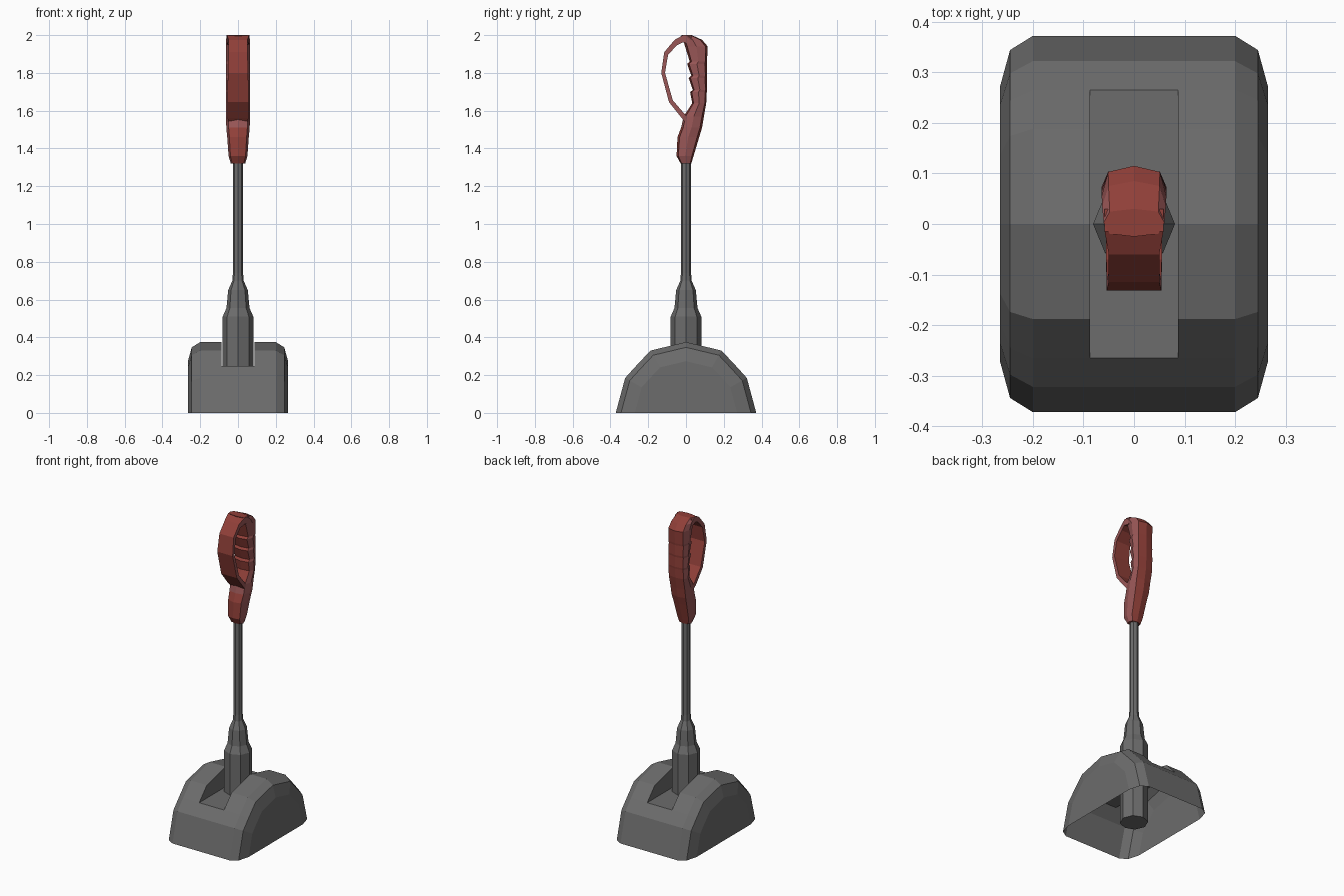
import bpy, bmesh, math

if "Cube" in bpy.data.objects:
    bpy.data.objects.remove(bpy.data.objects["Cube"])


def material(name, rgb):
    m = bpy.data.materials.new(name)
    m.diffuse_color = (*rgb, 1)
    m.use_nodes = True
    m.node_tree.nodes["Principled BSDF"].inputs["Base Color"].default_value = m.diffuse_color
    return m


GREY = material("dark_grey", (0.15, 0.15, 0.15))
RED = material("deep_red", (0.28, 0.05, 0.04))
ROSE = material("dusty_rose", (0.32, 0.095, 0.095))


def finish(bm, name, mats, rule=None):
    bmesh.ops.recalc_face_normals(bm, faces=bm.faces)
    bm.normal_update()
    for f in bm.faces:
        f.material_index = rule(f) if rule else 0
    me = bpy.data.meshes.new(name)
    bm.to_mesh(me)
    bm.free()
    for m in mats:
        me.materials.append(m)
    ob = bpy.data.objects.new(name, me)
    bpy.context.collection.objects.link(ob)


def loft(rings, name, mats, rule=None):
    """Closed tube through rings of points."""
    bm = bmesh.new()
    vs = [[bm.verts.new(p) for p in r] for r in rings]
    n = len(vs[0])
    for a, b in zip(vs, vs[1:]):
        for i in range(n):
            j = (i + 1) % n
            bm.faces.new((a[i], a[j], b[j], b[i]))
    bm.faces.new(vs[0])
    bm.faces.new(vs[-1])
    finish(bm, name, mats, rule)


def octagon(w, y0, y1, z, k=0.707):
    """Eight-sided ring with corners on the axes; k sets the squareness."""
    c, d = (y0 + y1) / 2, (y1 - y0) / 2
    unit = [(1, 0), (k, k), (0, 1), (-k, k), (-1, 0), (-k, -k), (0, -1), (k, -k)]
    return [(w * x, c + d * y, z) for x, y in unit]


# Head: open-bottomed domed shell with a flat-floored slot in the middle
half = [(-0.372, 0), (-0.322, 0.185), (-0.265, 0.248), (-0.188, 0.33)]
profile = half + [(0, 0.375)] + [(-y, z) for y, z in reversed(half)]
stations = [(0.265, 0.73), (0.245, 0.925), (0.2, 1), (0.087, 1)]
stations = [(-x, s) for x, s in stations] + stations[::-1]
bm = bmesh.new()
rows = [[bm.verts.new((x, y * s, z * s)) for y, z in profile] for x, s in stations]
for k, (a, b) in enumerate(zip(rows, rows[1:])):
    for i in range(8):
        if k == 3 and 2 <= i < 6:
            continue
        bm.faces.new((a[i], a[i + 1], b[i + 1], b[i]))
bm.faces.new(rows[0])
bm.faces.new(rows[-1])
bm.faces.new((rows[3][2], rows[3][6], rows[4][6], rows[4][2]))
for r in (rows[3], rows[4]):
    bm.faces.new(r[2:7])
finish(bm, "head_shell", [GREY])

# Shaft with stepped socket
steps = [(0, 0.081), (0.51, 0.081), (0.555, 0.061), (0.65, 0.052),
         (0.7, 0.03), (0.74, 0.027), (1.36, 0.026)]
loft([octagon(r, -r, r, z) for z, r in steps], "shaft", [GREY])


# Handle colours: rose on the sides and on the small patch under the hole
def handle_rule(f):
    c = f.calc_center_median()
    patch = f.normal.y < -0.3 and 1.51 < c.z < 1.57
    return 1 if abs(f.normal.x) > 0.6 or patch else 0


# Neck and grip: (z, front y, back y, half width), with finger notches
grip = [(1.32, -0.028, 0.028, 0.038), (1.36, -0.05, 0.04, 0.05),
        (1.46, -0.045, 0.07, 0.057), (1.51, -0.026, 0.085, 0.062),
        (1.57, -0.012, 0.095, 0.063), (1.64, 0.033, 0.107, 0.064)]
for z, front in ((1.71, 0.022), (1.785, 0.014), (1.86, 0.006)):
    grip += [(z - 0.012, front, 0.11, 0.064), (z, front + 0.014, 0.111, 0.064)]
grip += [(1.94, -0.005, 0.115, 0.064), (1.975, -0.015, 0.085, 0.063),
         (2.0, -0.025, 0.03, 0.06)]
loft([octagon(w, a, b, z, 0.8) for z, a, b, w in grip],
     "handle_grip", [RED, ROSE], handle_rule)

# Hand guard: flat strap looping from grip top to neck (outer y,z / inner y,z / half width)
strap = [(0.03, 1.995, 0.02, 1.95, 0.058), (-0.015, 2.0, -0.015, 1.962, 0.058),
         (-0.06, 1.975, -0.05, 1.945, 0.05), (-0.115, 1.91, -0.095, 1.895, 0.05),
         (-0.131, 1.80, -0.111, 1.80, 0.054), (-0.09, 1.645, -0.07, 1.655, 0.055),
         (-0.022, 1.56, -0.004, 1.578, 0.055), (0.0, 1.535, 0.02, 1.56, 0.05)]
loft([[(-w, oy, oz), (w, oy, oz), (w, iy, iz), (-w, iy, iz)]
      for oy, oz, iy, iz, w in strap],
     "hand_guard", [RED, ROSE], lambda f: int(abs(f.normal.x) > 0.6))
